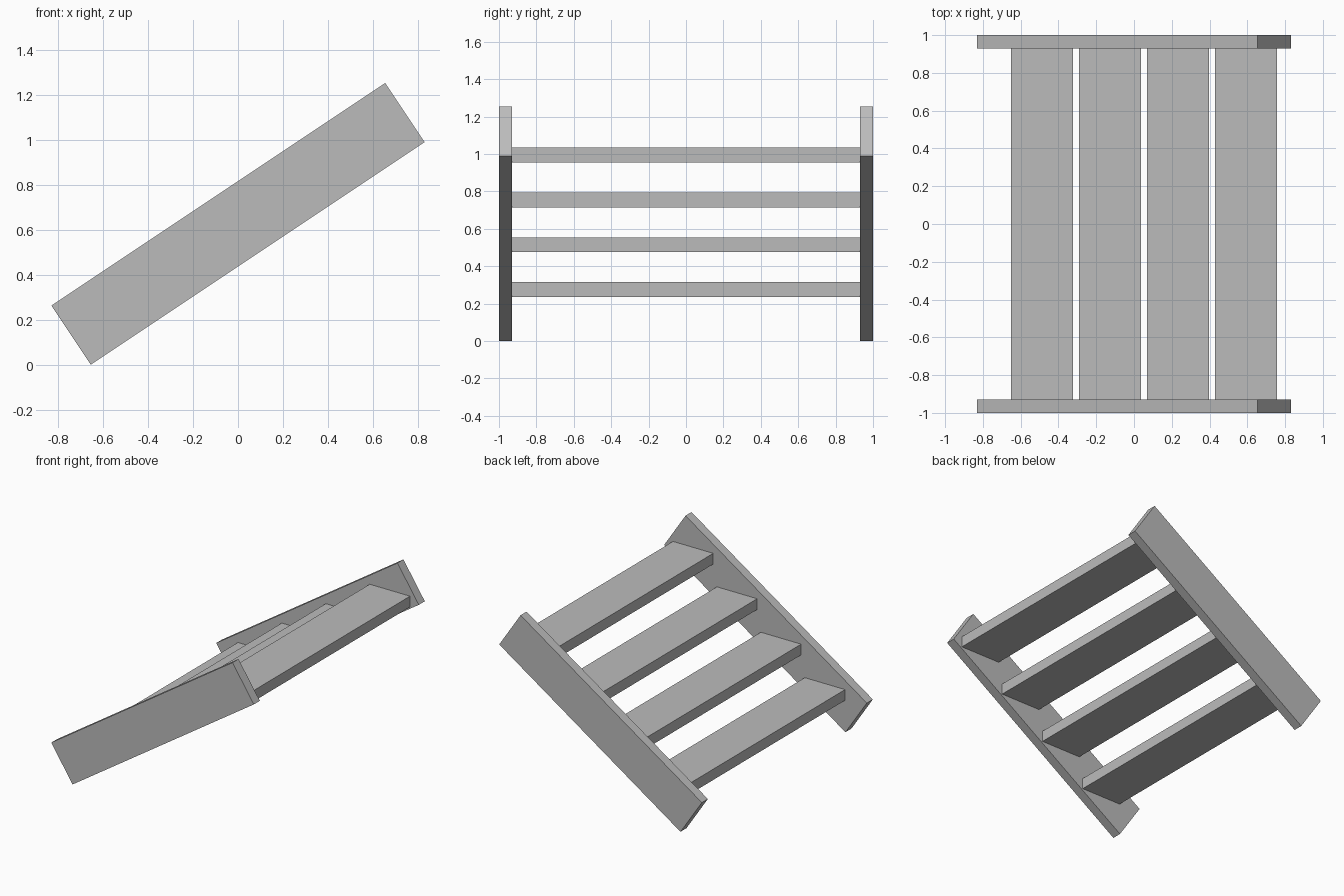
import bpy
import bmesh
from mathutils import Vector

cube = bpy.data.objects.get("Cube")
if cube:
    bpy.data.objects.remove(cube, do_unlink=True)

GREY = (0.5, 0.5, 0.5, 1)
mat = bpy.data.materials.new("plain grey")
mat.use_nodes = True
mat.diffuse_color = GREY
mat.node_tree.nodes["Principled BSDF"].inputs["Base Color"].default_value = GREY


def extrude_profile(name, profile, y0, y1):
    """Solid made by sweeping an x-z outline from y0 to y1."""
    bm = bmesh.new()
    face = bm.faces.new([bm.verts.new((x, y0, z)) for x, z in profile])
    swept = bmesh.ops.extrude_face_region(bm, geom=[face])["geom"]
    verts = [v for v in swept if isinstance(v, bmesh.types.BMVert)]
    bmesh.ops.translate(bm, verts=verts, vec=Vector((0, y1 - y0, 0)))
    bmesh.ops.recalc_face_normals(bm, faces=bm.faces)
    mesh = bpy.data.meshes.new(name)
    bm.to_mesh(mesh)
    bm.free()
    mesh.materials.append(mat)
    obj = bpy.data.objects.new(name, mesh)
    bpy.context.collection.objects.link(obj)
    return obj


INNER = 0.93

# Sloping side boards
board = [(-0.655, 0), (0.83, 0.99), (0.655, 1.253), (-0.83, 0.263)]
extrude_profile("front_stringer", board, -1, -INNER)
extrude_profile("back_stringer", board, INNER, 1)

# Level treads climbing toward +x
RUN, RISE, DEPTH, THICK = 0.36, 0.24, 0.33, 0.08
for i in range(4):
    x, z = -0.652 + i * RUN, 0.235 + i * RISE
    tread = [(x, z), (x + DEPTH, z), (x + DEPTH, z + THICK), (x, z + THICK)]
    extrude_profile(f"tread_{i + 1}", tread, -INNER, INNER)
